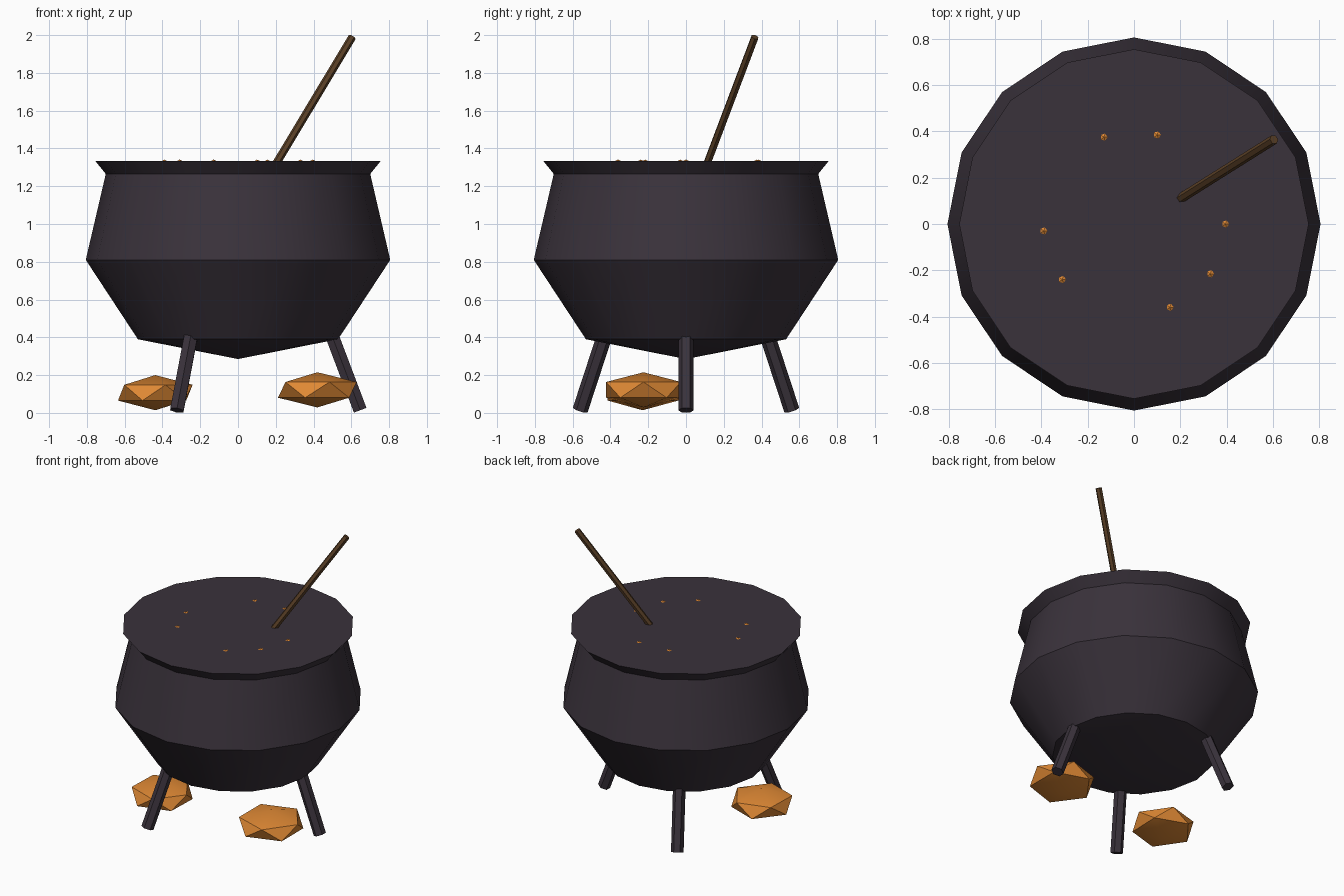
import bpy, bmesh, math
from mathutils import Vector, Matrix

if "Cube" in bpy.data.objects:
    bpy.data.objects.remove(bpy.data.objects["Cube"])


def material(name, rgb):
    m = bpy.data.materials.new(name)
    m.diffuse_color = (*rgb, 1)
    m.use_nodes = True
    m.node_tree.nodes["Principled BSDF"].inputs["Base Color"].default_value = m.diffuse_color
    return m


IRON = material("dark iron", (0.042, 0.032, 0.044))
ORANGE = material("ember orange", (0.74, 0.25, 0.035))
WOOD = material("brown wood", (0.105, 0.052, 0.020))


def finish(name, bm, mat):
    bmesh.ops.recalc_face_normals(bm, faces=bm.faces)
    me = bpy.data.meshes.new(name)
    bm.to_mesh(me)
    bm.free()
    me.materials.append(mat)
    me.shade_smooth()
    me.set_sharp_from_angle(angle=math.radians(30))
    ob = bpy.data.objects.new(name, me)
    bpy.context.scene.collection.objects.link(ob)
    return ob


def rod(name, a, b, radius, sides, mat, spin=0):
    a, b = Vector(a), Vector(b)
    d = b - a
    # side vectors: u horizontal, v completing the frame
    u = Vector((-d.y, d.x, 0)).normalized()
    v = d.normalized().cross(u)
    bm = bmesh.new()
    rings = []
    for p in (a, b):
        rings.append([bm.verts.new(p + radius * (u * math.cos(t) + v * math.sin(t)))
                      for t in (spin + math.tau * i / sides for i in range(sides))])
    for i in range(sides):
        j = (i + 1) % sides
        bm.faces.new((rings[0][i], rings[0][j], rings[1][j], rings[1][i]))
    for r in rings:
        bm.faces.new(r)
    return finish(name, bm, mat)


def lump(name, centre, size, spin, mat):
    bm = bmesh.new()
    bmesh.ops.create_icosphere(bm, subdivisions=1, radius=1)
    bm.transform(Matrix.Translation(centre) @ Matrix.Rotation(math.radians(spin), 4, 'Z')
                 @ Matrix.Diagonal((*size, 1)))
    return finish(name, bm, mat)


# Cauldron: 16-sided turned body with flared rim and flat contents
SIDES = 16
profile = [(0.53, 0.39), (0.806, 0.81), (0.70, 1.265), (0.755, 1.333)]
bm = bmesh.new()
rings = [[bm.verts.new((r * math.cos(math.tau * i / SIDES), r * math.sin(math.tau * i / SIDES), z))
          for i in range(SIDES)] for r, z in profile]
tip = bm.verts.new((0, 0, 0.285))
for i in range(SIDES):
    j = (i + 1) % SIDES
    bm.faces.new((tip, rings[0][j], rings[0][i]))
    for lo, hi in zip(rings, rings[1:]):
        bm.faces.new((lo[i], lo[j], hi[j], hi[i]))
bm.faces.new(rings[-1])
finish("cauldron_body", bm, IRON)

# Three splayed legs
for k in range(3):
    t = math.tau * k / 3
    c, s = math.cos(t), math.sin(t)
    rod(f"leg_{k + 1}", (0.647 * c, 0.647 * s, 0.014), (0.482 * c, 0.482 * s, 0.45),
        0.041, 6, IRON)

# Stirring stick
rod("stirring_stick", (0.16, 0.085, 1.25), (0.605, 0.365, 1.99), 0.021, 6, WOOD)

# Bubbles on the surface
for k, (x, y) in enumerate([(-0.13, 0.375), (0.10, 0.385), (-0.39, -0.03), (-0.31, -0.24),
                            (0.155, -0.36), (0.33, -0.215), (0.395, 0.0)]):
    lump(f"bubble_{k + 1}", (x, y, 1.323), (0.023, 0.023, 0.018), 0, ORANGE)

# Embers under the pot
lump("ember_right", (0.42, -0.225, 0.122), (0.233, 0.233, 0.093), 0, ORANGE)
lump("ember_left", (-0.438, -0.23, 0.107), (0.221, 0.221, 0.093), 70, ORANGE)
